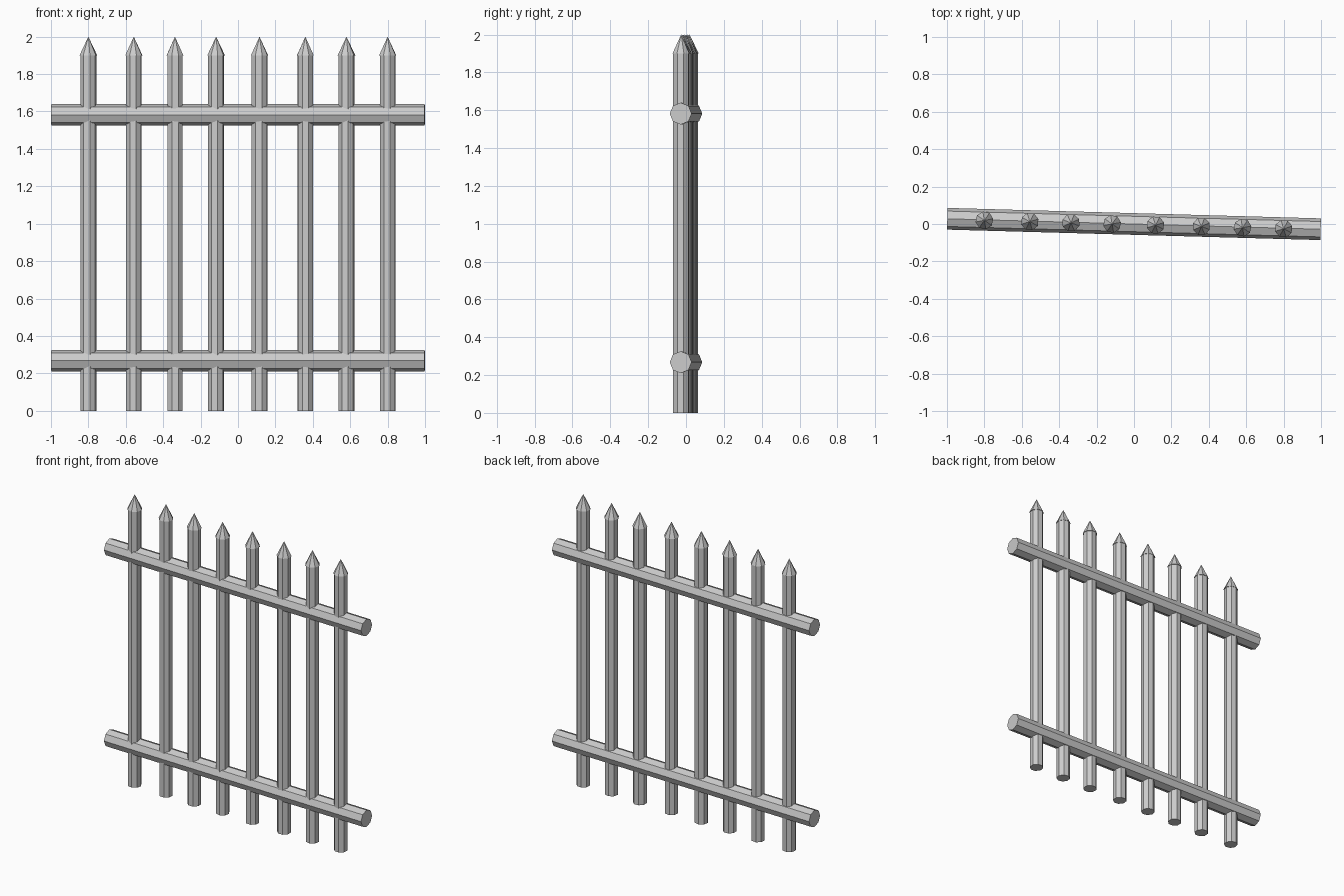
import bpy, math

if "Cube" in bpy.data.objects:
    bpy.data.objects.remove(bpy.data.objects["Cube"])

SLOPE = -0.028  # sideways drift of the fence line per unit of x
PICKET_X = [-0.8, -0.557, -0.337, -0.117, 0.115, 0.36, 0.58, 0.8]


def cone(name, sides, r1, r2, depth, loc, rot):
    """Flat-shaded prism or cone centred on loc."""
    bpy.ops.mesh.primitive_cone_add(vertices=sides, radius1=r1, radius2=r2,
                                    depth=depth, location=loc, rotation=rot)
    obj = bpy.context.object
    obj.name = name
    return obj


# Two octagonal rails, slightly turned in plan
for name, z in (("lower_rail", 0.268), ("upper_rail", 1.582)):
    cone(name, 8, 0.058, 0.058, 1.997, (0, 0, z),
         (0, math.pi / 2, math.atan(SLOPE)))

# Upright pickets with slightly overhanging pointed tips
for i, x in enumerate(PICKET_X):
    y = SLOPE * x - 0.003
    turn = math.radians(10 + 7 * (i % 3))
    cone(f"picket_{i + 1}", 8, 0.044, 0.044, 1.9, (x, y, 0.95), (0, 0, turn))
    cone(f"picket_tip_{i + 1}", 8, 0.048, 0, 0.1, (x, y, 1.95), (0, 0, turn))
